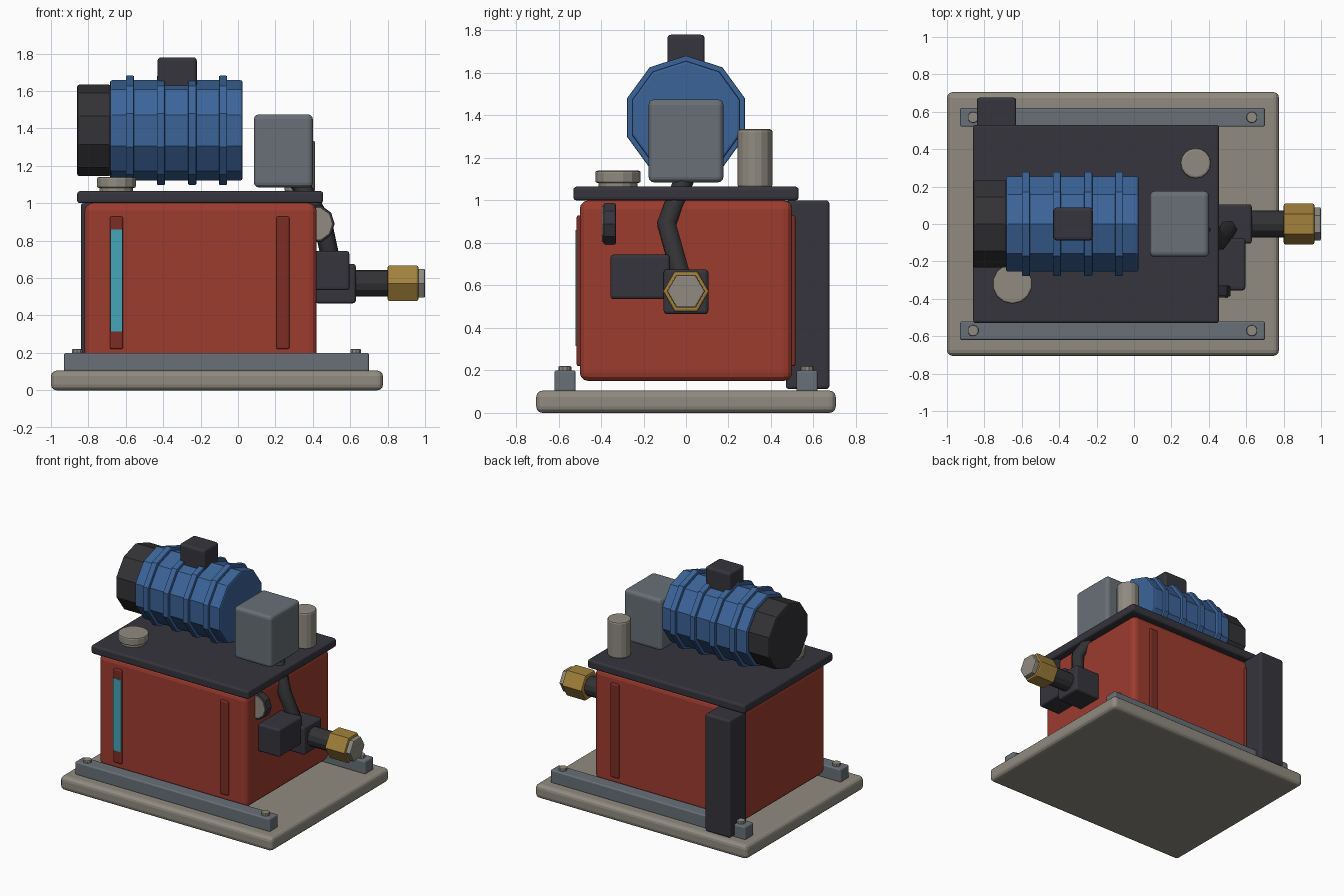
import bpy
from math import radians, pi
from mathutils import Vector

if "Cube" in bpy.data.objects:
    bpy.data.objects.remove(bpy.data.objects["Cube"], do_unlink=True)


def material(name, r, g, b):
    m = bpy.data.materials.new(name)
    m.use_nodes = True
    m.diffuse_color = (r, g, b, 1)
    node = next(n for n in m.node_tree.nodes if n.type == "BSDF_PRINCIPLED")
    node.inputs["Base Color"].default_value = (r, g, b, 1)
    return m


RED = material("tank red", 0.34, 0.045, 0.028)
DARK_RED = material("rib dark red", 0.2, 0.027, 0.018)
BLUE = material("motor blue", 0.045, 0.127, 0.32)
CHARCOAL = material("charcoal", 0.036, 0.035, 0.045)
BLACK = material("rubber black", 0.033, 0.033, 0.037)
STEEL = material("steel grey", 0.14, 0.16, 0.18)
WARM = material("warm grey", 0.28, 0.26, 0.22)
BRASS = material("brass", 0.36, 0.22, 0.045)
CYAN = material("gauge cyan", 0.06, 0.38, 0.48)


def finish(obj, name, mat, bevel, segments):
    obj.name = name
    obj.data.materials.append(mat)
    if bevel:
        mod = obj.modifiers.new("soft edges", "BEVEL")
        mod.width = bevel
        mod.segments = segments
        mod.limit_method = "ANGLE"
        mod.angle_limit = radians(65)
    return obj


def box(name, mat, x, y, z, bevel=0.015):
    """Bevelled box spanning the given (low, high) ranges."""
    spans = (x, y, z)
    bpy.ops.mesh.primitive_cube_add(size=1, location=[sum(s) / 2 for s in spans])
    obj = bpy.context.object
    size = Vector([s[1] - s[0] for s in spans])
    for v in obj.data.vertices:
        v.co = v.co * size
    return finish(obj, name, mat, bevel, 3)


def prism(name, mat, axis, span, centre, radius, sides, bevel=0.0):
    """Regular prism along an axis; centre gives the two other coordinates."""
    loc = list(centre)
    loc.insert("xyz".index(axis), sum(span) / 2)
    rot = {"x": (0, pi / 2, 0), "y": (pi / 2, 0, 0), "z": (0, 0, 0)}[axis]
    bpy.ops.mesh.primitive_cylinder_add(vertices=sides, radius=radius,
                                        depth=span[1] - span[0],
                                        location=loc, rotation=rot)
    return finish(bpy.context.object, name, mat, bevel, 2)


# Base plate, mounting rails and bolts
box("base_plate", WARM, (-1, 0.775), (-0.705, 0.705), (0, 0.105), 0.03)
for side, label in ((-1, "front"), (1, "back")):
    y = side * 0.57
    box(label + "_rail", STEEL, (-0.93, 0.70), (y - 0.05, y + 0.05), (0.1, 0.2), 0.01)
    for x in (-0.86, 0.63):
        prism(label + "_rail_bolt", WARM, "z", (0.19, 0.22), (x, y), 0.03, 10, 0.005)

# Tank, ribs, lid and level window
box("tank", RED, (-0.82, 0.42), (-0.5, 0.5), (0.15, 1.0), 0.04)
for side, label in ((-1, "front"), (1, "back")):
    for x in (-0.65, 0.24):
        box(label + "_rib", DARK_RED, (x - 0.035, x + 0.035),
            sorted((side * 0.47, side * 0.515)), (0.22, 0.93), 0.01)
box("level_window", CYAN, (-0.683, -0.617), (-0.519, -0.513), (0.315, 0.86), 0)
box("lid", CHARCOAL, (-0.86, 0.455), (-0.53, 0.53), (1.0, 1.065), 0.015)
box("rear_duct", CHARCOAL, (-0.84, -0.63), (0.47, 0.675), (0.112, 1.0), 0.015)

# Motor lying along x
axis = (0, 1.39)
body = prism("motor_body", BLUE, "x", (-0.685, 0.025), axis, 0.268, 10, 0.012)
cap = prism("motor_end_cap", BLACK, "x", (-0.86, -0.68), axis, 0.245, 10, 0.012)
rings = [prism("motor_ring", BLUE, "x", (x - 0.022, x + 0.022), axis, 0.292, 10, 0.006)
         for x in (-0.578, -0.412, -0.245, -0.08)]
# Turn the decagons so a corner points sideways
for obj in [body, cap] + rings:
    obj.rotation_euler = (pi / 2, 0, pi / 2)
box("terminal_box", CHARCOAL, (-0.43, -0.22), (-0.088, 0.088), (1.58, 1.78), 0.018)

# Fittings on the lid
prism("filler_neck", WARM, "z", (1.06, 1.1), (-0.65, -0.32), 0.092, 14)
prism("filler_cap", WARM, "z", (1.082, 1.14), (-0.65, -0.32), 0.107, 14, 0.01)
prism("breather", WARM, "z", (1.06, 1.335), (0.33, 0.325), 0.082, 16, 0.012)
box("control_box", STEEL, (0.085, 0.4), (-0.176, 0.176), (1.085, 1.475), 0.025)

# Pressure gauge half sunk into the tank side
prism("gauge_body", CHARCOAL, "y", (-0.388, -0.33), (0.415, 0.89), 0.102, 10, 0.008).rotation_euler = (pi / 2, pi / 2, 0)
prism("gauge_face", WARM, "y", (-0.396, -0.38), (0.415, 0.89), 0.088, 10).rotation_euler = (pi / 2, pi / 2, 0)

# Valve blocks and outlet
box("valve_block", CHARCOAL, (0.41, 0.63), (-0.105, 0.105), (0.465, 0.675), 0.015)
box("valve_solenoid", CHARCOAL, (0.41, 0.595), (-0.355, -0.075), (0.535, 0.745), 0.015)
outlet = (0, 0.572)
prism("outlet_pipe", BLACK, "x", (0.6, 0.82), outlet, 0.071, 12)
nut = prism("outlet_nut", BRASS, "x", (0.8, 0.965), outlet, 0.109, 6, 0.01)
plug = prism("outlet_plug", WARM, "x", (0.95, 1.0), outlet, 0.089, 6, 0.008)
for obj in (nut, plug):
    obj.rotation_euler = (pi / 2, 0, pi / 2)
    obj.rotation_euler.rotate_axis("Z", pi / 6)

# Hose from the control box down to the valve block
curve = bpy.data.curves.new("hose", "CURVE")
curve.dimensions = "3D"
curve.bevel_depth = 0.05
curve.bevel_resolution = 1
curve.use_fill_caps = True
path = [(0.32, 0.0, 1.12), (0.455, -0.092, 0.89), (0.51, -0.02, 0.63)]
spline = curve.splines.new("POLY")
spline.points.add(len(path) - 1)
for point, co in zip(spline.points, path):
    point.co = (*co, 1)
hose = bpy.data.objects.new("hose", curve)
bpy.context.collection.objects.link(hose)
curve.materials.append(BLACK)
